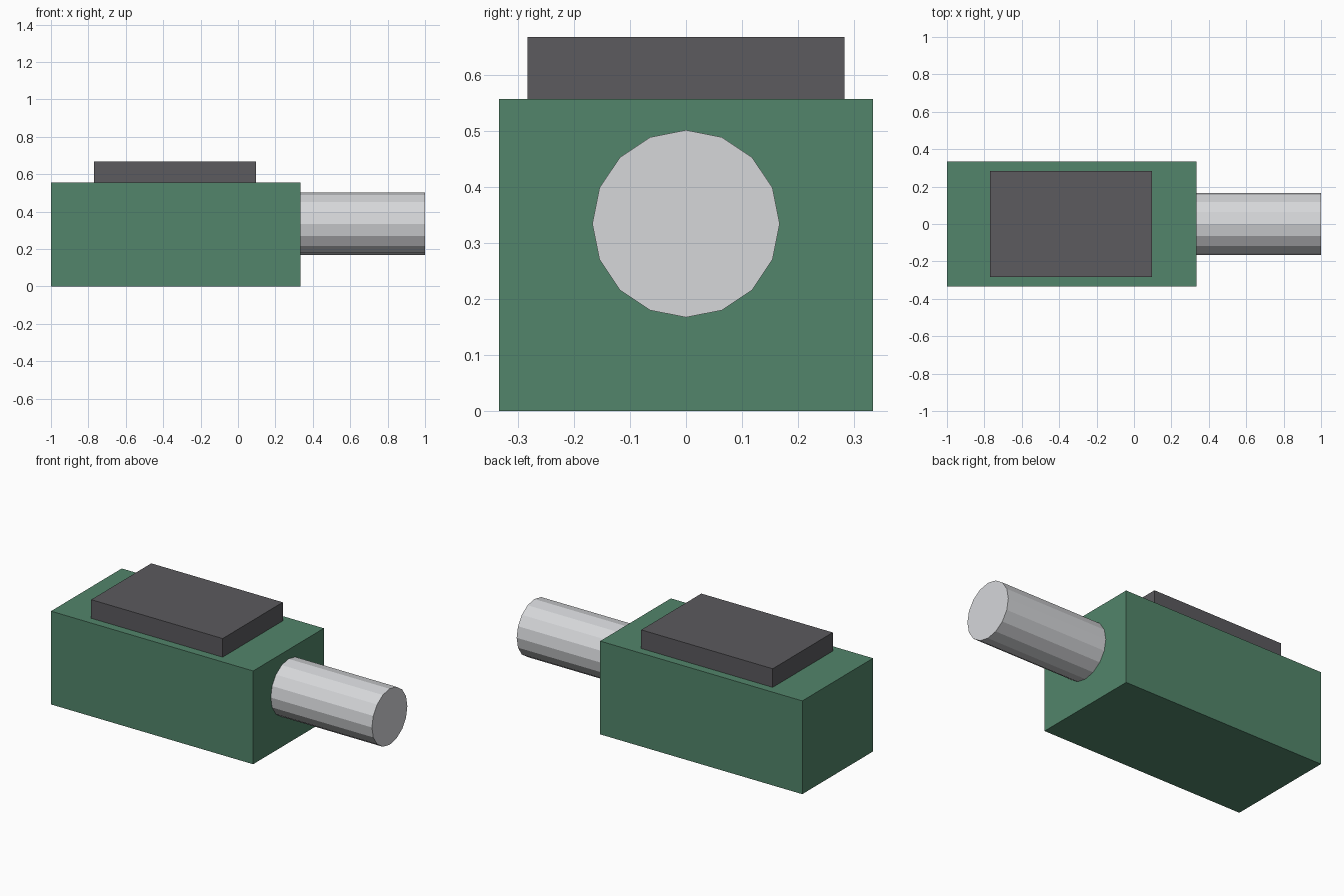
import bpy
from math import pi

if "Cube" in bpy.data.objects:
    bpy.data.objects.remove(bpy.data.objects["Cube"], do_unlink=True)


def make_material(name, rgb):
    mat = bpy.data.materials.new(name)
    mat.use_nodes = True
    mat.diffuse_color = (*rgb, 1)
    mat.node_tree.nodes["Principled BSDF"].inputs["Base Color"].default_value = (*rgb, 1)
    return mat


def finish(name, mat):
    obj = bpy.context.object
    obj.name = obj.data.name = name
    obj.data.materials.append(mat)
    bpy.ops.object.transform_apply(location=False, rotation=True, scale=True)
    return obj


def make_box(name, mat, low, high):
    centre = [(a + b) / 2 for a, b in zip(low, high)]
    bpy.ops.mesh.primitive_cube_add(size=1, location=centre)
    bpy.context.object.scale = [b - a for a, b in zip(low, high)]
    return finish(name, mat)


green = make_material("muted green", (0.085, 0.235, 0.145))
charcoal = make_material("charcoal", (0.106, 0.103, 0.112))
steel = make_material("light steel", (0.67, 0.68, 0.70))

# Main housing
make_box("housing", green, (-1, -0.333, 0), (0.333, 0.333, 0.556))

# Core block standing proud of the housing, stopping just inside its underside
make_box("core_block", charcoal, (-0.77, -0.283, 0.002), (0.097, 0.283, 0.667))

# Faceted shaft, seated a little way into the housing
start, end = 0.30, 1.0
bpy.ops.mesh.primitive_cylinder_add(
    vertices=16, radius=0.167, depth=end - start,
    location=((start + end) / 2, 0, 0.334), rotation=(0, pi / 2, 0))
finish("shaft", steel)
